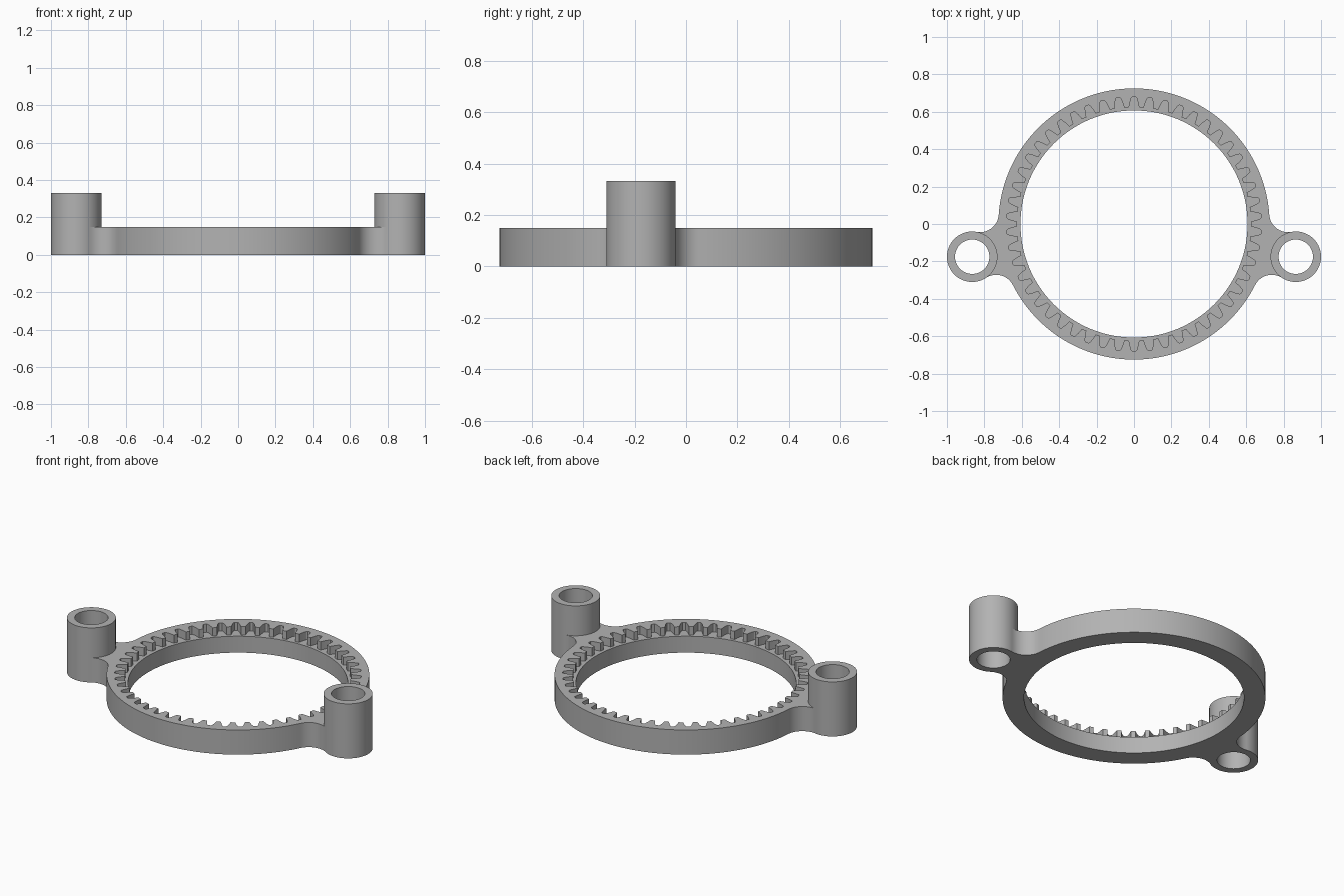
import bpy, bmesh
from math import pi, tau, cos, sin, atan2, hypot, sqrt, radians
from mathutils import Vector

RING_R, BORE_R, ROOT_R, TIP_R = 0.725, 0.607, 0.681, 0.625
RING_H, LIP_H, BOSS_H = 0.15, 0.10, 0.332
BOSS, BOSS_R, HOLE_R = Vector((0.865, -0.175)), 0.135, 0.092
FILLET = 0.10
TEETH = 50

cube = bpy.data.objects.get("Cube")
if cube:
    bpy.data.objects.remove(cube, do_unlink=True)

grey = bpy.data.materials.new("Grey metal")
grey.use_nodes = True
colour = (0.45, 0.45, 0.45, 1)
grey.diffuse_color = colour
grey.node_tree.nodes["Principled BSDF"].inputs["Base Color"].default_value = colour


def polar(r, a, centre=(0, 0)):
    return Vector((centre[0] + r * cos(a), centre[1] + r * sin(a)))


def arc(r, a, b, n, centre=(0, 0)):
    return [polar(r, a + (b - a) * i / n, centre) for i in range(n + 1)]


def circle(r, n, centre=(0, 0)):
    return arc(r, 0, tau, n, centre)[:-1]


def angle(v):
    return atan2(v.y, v.x)


def prism(name, points, z0, z1):
    """Extrude a flat outline from z0 to z1."""
    bm = bmesh.new()
    face = bm.faces.new([bm.verts.new((p[0], p[1], z0)) for p in points])
    top = bmesh.ops.extrude_face_region(bm, geom=[face])["geom"]
    verts = [g for g in top if isinstance(g, bmesh.types.BMVert)]
    bmesh.ops.translate(bm, verts=verts, vec=(0, 0, z1 - z0))
    bmesh.ops.recalc_face_normals(bm, faces=bm.faces)
    mesh = bpy.data.meshes.new(name)
    bm.to_mesh(mesh)
    bm.free()
    mesh.materials.append(grey)
    obj = bpy.data.objects.new(name, mesh)
    bpy.context.collection.objects.link(obj)
    return obj


def combine(target, other, operation):
    """Apply a boolean and discard the second solid."""
    mod = target.modifiers.new("Boolean", "BOOLEAN")
    mod.object, mod.operation, mod.solver = other, operation, "EXACT"
    bpy.context.view_layer.objects.active = target
    bpy.ops.object.modifier_apply(modifier=mod.name)
    bpy.data.objects.remove(other, do_unlink=True)


# Centres of the concave blends between ring and boss
d, ra, rb = BOSS.length, RING_R + FILLET, BOSS_R + FILLET
along = (d * d + ra * ra - rb * rb) / (2 * d)
across = sqrt(ra * ra - along * along)
u = BOSS.normalized()
n = Vector((-u.y, u.x))
upper, lower = u * along + n * across, u * along - n * across


def blend(c):
    """Concave arc from the boss to the ring."""
    a, b = angle(BOSS - c), angle(-c)
    b = a + (b - a + pi) % tau - pi
    return arc(FILLET, a, b, 14, c)


# Ring outline with both arms, built as a right half and mirrored
half = arc(RING_R, -pi / 2, angle(lower), 40)[:-1]
half += blend(lower)[::-1] + [BOSS] + blend(upper)
half += arc(RING_R, angle(upper), pi / 2, 48)[1:]
mirrored = [Vector((-p.x, p.y)) for p in half[-2:0:-1]]
ring = prism("ring_gear_housing", half + mirrored, 0, RING_H)

# Mounting bosses
for side in (1, -1):
    centre = (side * BOSS.x, BOSS.y)
    combine(ring, prism("boss", circle(BOSS_R, 64, centre), 0, BOSS_H), "UNION")
for side in (1, -1):
    centre = (side * BOSS.x, BOSS.y)
    combine(ring, prism("boss_hole", circle(HOLE_R, 48, centre), -0.1, 0.5), "DIFFERENCE")

# Central opening, then the toothed recess above the lip
combine(ring, prism("opening", circle(BORE_R, 128), -0.1, 0.5), "DIFFERENCE")
pitch = tau / TEETH
profile = []
for i in range(TEETH):
    mid = pi / 2 + i * pitch
    for r, f in ((TIP_R, -0.34), (0.655, -0.25), (ROOT_R - 0.005, -0.16), (ROOT_R, -0.1),
                 (ROOT_R, 0.1), (ROOT_R - 0.005, 0.16), (0.655, 0.25), (TIP_R, 0.34)):
        profile.append(polar(r, mid + f * pitch))
combine(ring, prism("tooth_recess", profile, LIP_H, 0.5), "DIFFERENCE")

# Smooth round walls, sharp rims and teeth
bpy.ops.object.select_all(action="DESELECT")
ring.select_set(True)
bpy.context.view_layer.objects.active = ring
bpy.ops.object.shade_smooth_by_angle(angle=radians(25))
